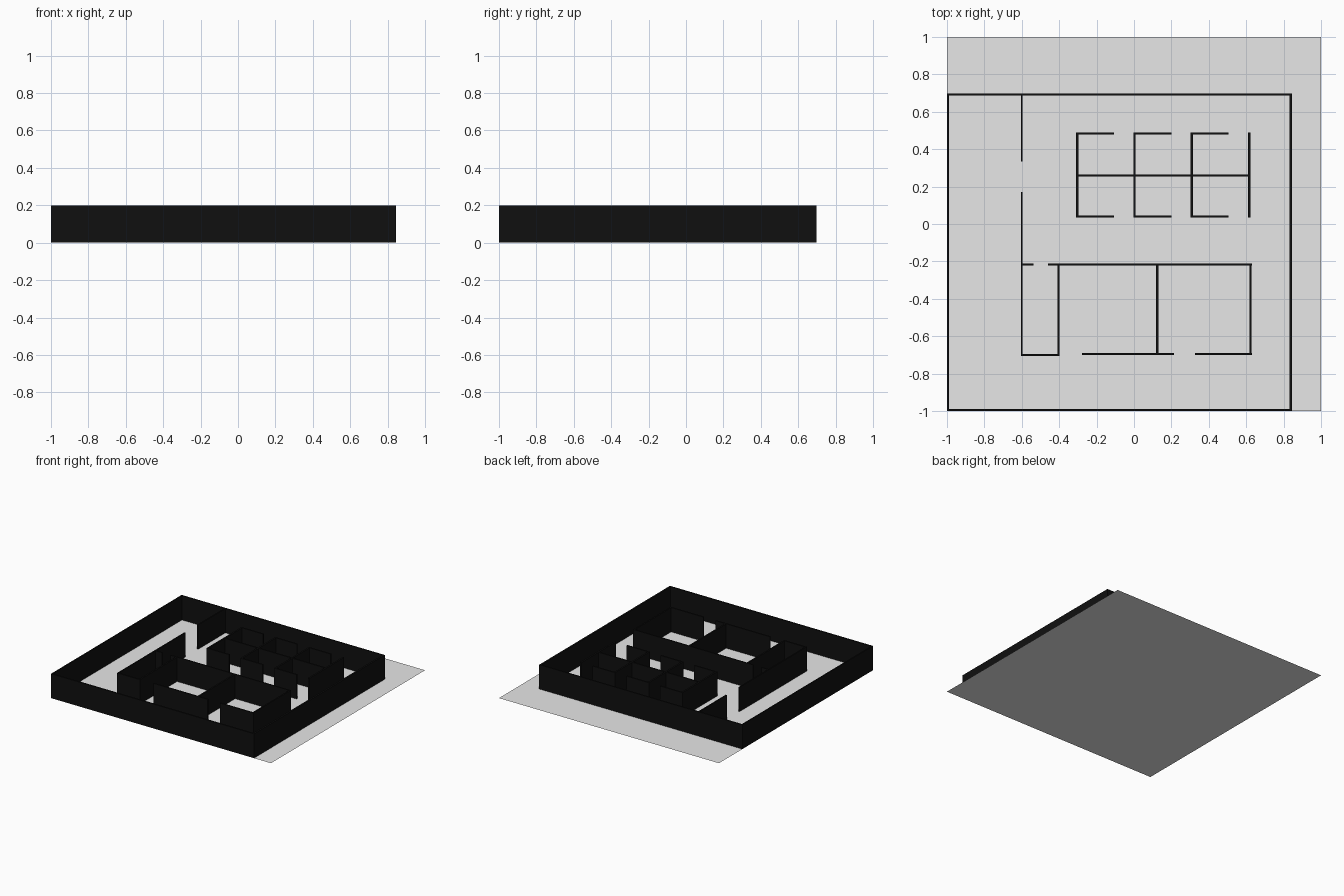
import bpy
import bmesh

if "Cube" in bpy.data.objects:
    bpy.data.objects.remove(bpy.data.objects["Cube"])

HEIGHT = 0.2
THICK = 0.012


def material(name, value):
    m = bpy.data.materials.new(name)
    m.diffuse_color = (value, value, value, 1)
    m.use_nodes = True
    m.node_tree.nodes["Principled BSDF"].inputs["Base Color"].default_value = m.diffuse_color
    return m


grey = material("floor_grey", 0.8)
black = material("wall_black", 0.005)


def add_object(name, bm, mat):
    mesh = bpy.data.meshes.new(name)
    bm.to_mesh(mesh)
    bm.free()
    mesh.materials.append(mat)
    ob = bpy.data.objects.new(name, mesh)
    bpy.context.collection.objects.link(ob)


def wall(name, x0, x1, y0, y1):
    """Upright box over a floor rectangle, just clear of the floor sheet."""
    bm = bmesh.new()
    bmesh.ops.create_cube(bm, size=1)
    z0 = 0.0005
    for v in bm.verts:
        v.co.x = x1 if v.co.x > 0 else x0
        v.co.y = y1 if v.co.y > 0 else y0
        v.co.z = HEIGHT if v.co.z > 0 else z0
    add_object(name, bm, black)


def wall_x(name, y, x0, x1, t=THICK):
    wall(name, x0, x1, y - t / 2, y + t / 2)


def wall_y(name, x, y0, y1, t=THICK):
    wall(name, x - t / 2, x + t / 2, y0, y1)


# Floor sheet
bm = bmesh.new()
bmesh.ops.create_grid(bm, x_segments=1, y_segments=1, size=1)
add_object("floor", bm, grey)

# Outer walls
wall_x("outer_wall_front", -0.994, -1, 0.846)
wall_x("outer_wall_back", 0.692, -1, 0.846, 0.01)
wall_y("outer_wall_left", -0.995, -1, 0.697, 0.01)
wall_y("outer_wall_right", 0.839, -1, 0.697, 0.014)

# Corridor wall with a door gap
wall_y("corridor_wall_back", -0.6, 0.333, 0.69, 0.01)
wall_y("corridor_wall_front", -0.6, -0.705, 0.17, 0.01)

# Front rooms
wall_x("closet_front", -0.7, -0.605, -0.4)
wall_y("closet_side", -0.404, -0.705, -0.212)
wall_x("closet_door_stub", -0.217, -0.605, -0.537, 0.01)
wall_x("rooms_back_wall", -0.217, -0.46, 0.63, 0.01)
wall_y("rooms_divider", 0.124, -0.7, -0.212)
wall_y("rooms_right_wall", 0.624, -0.7, -0.212, 0.011)
wall_x("left_room_front", -0.696, -0.278, 0.214, 0.011)
wall_x("right_room_front", -0.696, 0.326, 0.63, 0.011)

# Stalls: shared spine, dividers and short front and back returns
wall_x("stall_spine", 0.26, -0.308, 0.62, 0.011)
for i in range(4):
    x = -0.304 + 0.3067 * i
    wall_y(f"stall_divider_{i + 1}", x, 0.036, 0.489, 0.013)
    if i < 3:
        for side, y in (("front", 0.041), ("back", 0.484)):
            wall_x(f"stall_{side}_return_{i + 1}", y, x - 0.006, x + 0.197, 0.011)
